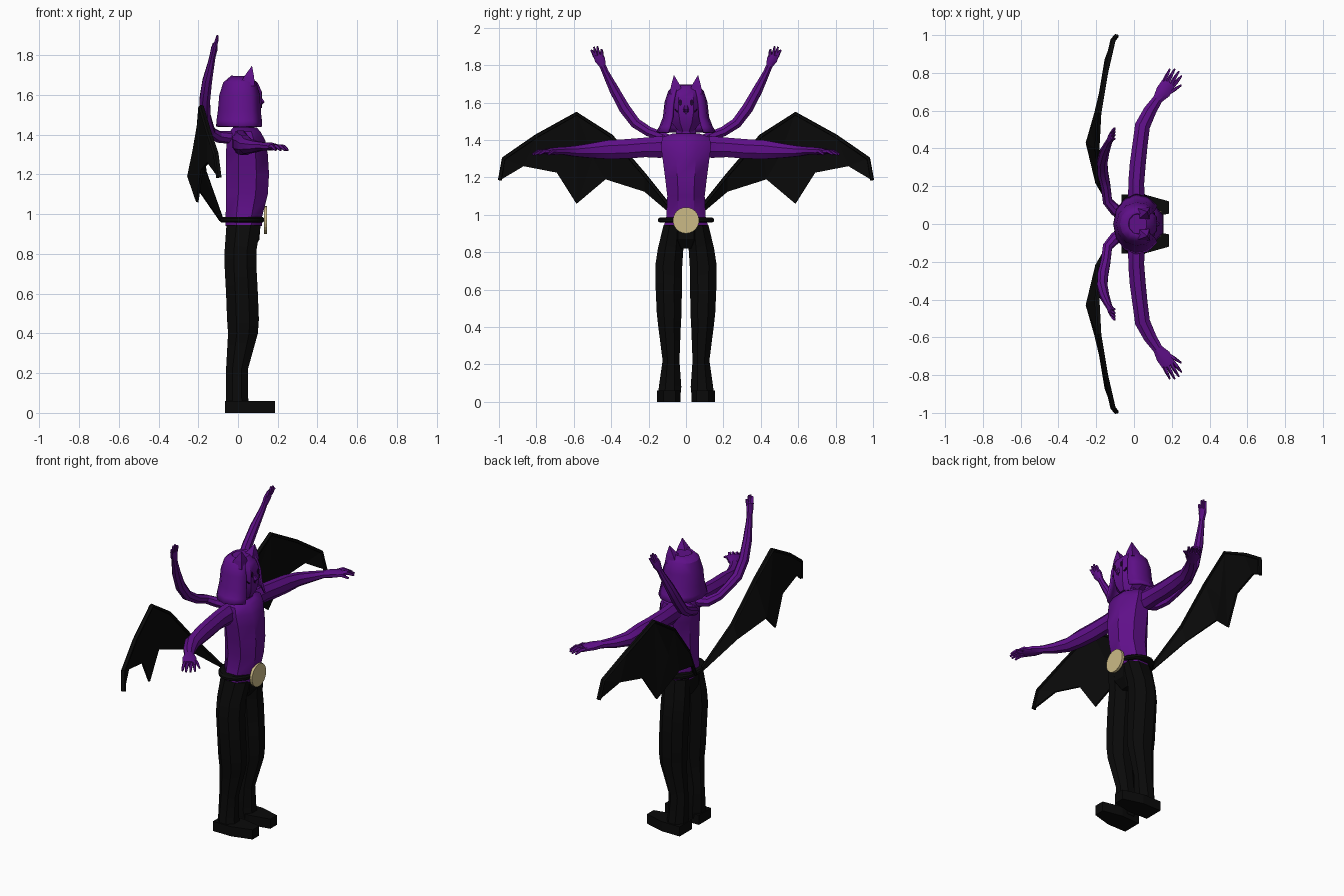
import bpy, bmesh, math
from mathutils import Vector


def material(name, rgb):
    m = bpy.data.materials.new(name)
    m.diffuse_color = (*rgb, 1)
    return m


PURPLE = material("purple", (0.115, 0.005, 0.25))
BLACK = material("black", (0.003, 0.003, 0.003))
TAN = material("tan", (0.60, 0.49, 0.24))
DARK = material("dark purple", (0.015, 0.001, 0.03))


def finish(name, verts, faces, mat, mirror=False, thick=0, angle=30):
    me = bpy.data.meshes.new(name)
    me.from_pydata([tuple(v) for v in verts], [], faces)
    bm = bmesh.new()
    bm.from_mesh(me)
    bmesh.ops.recalc_face_normals(bm, faces=bm.faces)
    bm.to_mesh(me)
    bm.free()
    me.materials.append(mat)
    ob = bpy.data.objects.new(name, me)
    bpy.context.collection.objects.link(ob)
    bpy.ops.object.select_all(action='DESELECT')
    ob.select_set(True)
    bpy.context.view_layer.objects.active = ob
    if angle:
        bpy.ops.object.shade_smooth_by_angle(angle=math.radians(angle))
    if thick:
        s = ob.modifiers.new("thickness", 'SOLIDIFY')
        s.thickness = thick
        s.offset = 0
    if mirror:
        m = ob.modifiers.new("mirror", 'MIRROR')
        m.use_axis = (False, True, False)
        m.use_clip = False
        m.use_mirror_merge = False
    return ob


def loft(name, rings, mat, n=8, axis=None, **kw):
    """Skin rings of (centre x, y, z, half-width along x, half-width across)."""
    pts = [Vector(r[:3]) for r in rings]
    verts, faces = [], []
    grow = 1 / math.cos(math.pi / n)
    for i, r in enumerate(rings):
        t = Vector(axis) if axis else pts[min(i + 1, len(pts) - 1)] - pts[max(i - 1, 0)]
        t.normalize()
        u = (Vector((1, 0, 0)) - t * t.x).normalized()
        v = t.cross(u)
        for k in range(n):
            a = 2 * math.pi * (k + 0.5) / n
            verts.append(pts[i] + (u * math.cos(a) * r[3] + v * math.sin(a) * r[4]) * grow)
    for i in range(len(rings) - 1):
        for k in range(n):
            j = (k + 1) % n
            faces.append((i * n + k, i * n + j, (i + 1) * n + j, (i + 1) * n + k))
    faces += [tuple(range(n)), tuple(range(len(verts) - n, len(verts)))]
    return finish(name, verts, faces, mat, **kw)


def prism(name, outline, low, high, mat, **kw):
    """Extrude an outline of 3D points by two offset vectors."""
    n = len(outline)
    verts = [Vector(p) + Vector(low) for p in outline] + [Vector(p) + Vector(high) for p in outline]
    faces = [(k, (k + 1) % n, n + (k + 1) % n, n + k) for k in range(n)]
    faces += [tuple(range(n)), tuple(range(n, 2 * n))]
    return finish(name, verts, faces, mat, angle=0, **kw)


UP = (0, 0, 1)

# Trousers and shoes
loft("trouser_leg", [(0, .09, .03, .06, .06), (-.005, .085, .08, .055, .06), (-.005, .08, .22, .055, .045),
                     (.025, .088, .40, .075, .06), (.025, .09, .47, .08, .066), (.02, .092, .60, .08, .07),
                     (.013, .092, .73, .08, .072), (.013, .082, .82, .08, .068), (.028, .065, .945, .086, .055)],
     BLACK, axis=UP, mirror=True)
loft("hips", [(.02, 0, .82, .05, .05), (.025, 0, .87, .082, .10), (.028, 0, .95, .086, .112)], BLACK, axis=UP)
prism("shoe", [(-.065, .035, 0), (-.065, .155, 0), (.06, .155, 0), (.185, .12, 0), (.185, .055, 0), (.06, .03, 0)],
      (0, 0, 0), (0, 0, .06), BLACK, mirror=True)

# Torso and neck
loft("torso", [(.03, 0, .94, .092, .118), (.03, 0, .99, .092, .105), (.045, 0, 1.1, .105, .10),
               (.048, 0, 1.2, .108, .112), (.045, 0, 1.3, .105, .125), (.04, 0, 1.37, .098, .135),
               (.035, 0, 1.415, .078, .125), (.035, 0, 1.435, .06, .07)], PURPLE, axis=UP, angle=40)
loft("neck", [(.03, 0, 1.42, .055, .055), (.025, 0, 1.50, .05, .05)], PURPLE, axis=UP)

# Belt and round buckle
loft("belt", [(.02, 0, .958, .105, .138), (.02, 0, .965, .112, .15), (.02, 0, .978, .112, .15),
              (.02, 0, .986, .105, .138)], BLACK, n=16, axis=UP)
buckle = [(.138, .07 * math.cos(a), .97 + .07 * math.sin(a)) for a in [math.tau * k / 24 for k in range(24)]]
prism("buckle", buckle, (-.008, 0, 0), (.008, 0, 0), TAN)

# Head
loft("head", [(.045, 0, 1.445, .045, .04), (.03, 0, 1.49, .08, .075), (.022, 0, 1.54, .096, .094),
              (.02, 0, 1.62, .098, .096), (.02, 0, 1.66, .08, .084), (.02, 0, 1.69, .045, .05)],
     PURPLE, axis=UP)

# Hair shell, open at the face
verts, faces, N = [], [], 11
for z, rx, ry in [(1.692, .05, .055), (1.66, .087, .088), (1.60, .106, .107), (1.52, .113, .116),
                  (1.47, .12, .135), (1.44, .122, .152)]:
    for k in range(N):
        a = math.radians(38 + 284 * k / (N - 1))
        verts.append((.02 + rx * math.cos(a) * 1.02, ry * math.sin(a) * 1.02, z))
for i in range(5):
    for k in range(N - 1):
        faces.append((i * N + k, i * N + k + 1, (i + 1) * N + k + 1, (i + 1) * N + k))
finish("hair", verts, faces, PURPLE, thick=.012)

# Pointed ears
loft("ear", [(.045, .052, 1.645, .04, .036), (.055, .055, 1.69, .026, .025), (.07, .064, 1.745, .001, .001)],
     PURPLE, n=4, axis=UP, mirror=True, angle=0)

# Eyes, nose and jagged mouth
eye = [(.119, .03 + .010 * math.cos(a), 1.60 + .018 * math.sin(a)) for a in [math.tau * k / 8 for k in range(8)]]
prism("eye", eye, (-.004, 0, 0), (.002, 0, 0), DARK, mirror=True)
loft("nose", [(.112, 0, 1.585, .008, .008), (.122, 0, 1.565, .012, .013), (.115, 0, 1.55, .006, .01)],
     PURPLE, n=6, axis=UP)
zig = [(.118 - .0022 * k, .012 * k, 1.535 + (.012 if k % 2 else 0) + .003 * k) for k in range(6)]
mouth = zig + [(x, y, z + .007) for x, y, z in reversed(zig)]
prism("mouth", mouth, (-.006, 0, 0), (.003, 0, 0), DARK, mirror=True)

# Front pair of arms
loft("front_arm", [(.02, .06, 1.365, .05, .05), (.012, .14, 1.362, .043, .058), (.012, .22, 1.36, .042, .052),
                   (.02, .32, 1.352, .042, .052), (.032, .42, 1.348, .04, .05), (.045, .52, 1.342, .04, .038),
                   (.085, .60, 1.34, .034, .028), (.125, .66, 1.342, .026, .02), (.155, .70, 1.34, .04, .02),
                   (.185, .75, 1.338, .036, .014)], PURPLE, mirror=True)
for i, (base, tip) in enumerate([((.16, .755), (.19, .82)), ((.178, .75), (.215, .82)), ((.195, .74), (.238, .808)),
                                 ((.208, .73), (.252, .785)), ((.18, .69), (.25, .735))]):
    mid = [(a + b) / 2 for a, b in zip(base, tip)]
    loft("front_finger_%d" % (i + 1), [(*base, 1.337, .009, .010), (*mid, 1.34, .008, .009), (*tip, 1.322, .004, .005)],
         PURPLE, n=5, mirror=True)

# Rear pair of raised arms
loft("rear_arm", [(-.03, .05, 1.385, .035, .03), (-.10, .075, 1.39, .03, .028), (-.14, .12, 1.415, .025, .025),
                  (-.15, .20, 1.445, .025, .026), (-.165, .27, 1.49, .028, .028), (-.168, .33, 1.57, .027, .03),
                  (-.155, .385, 1.67, .024, .026), (-.135, .43, 1.76, .017, .018), (-.128, .445, 1.795, .015, .017),
                  (-.12, .46, 1.83, .016, .028), (-.115, .47, 1.855, .012, .026)], PURPLE, mirror=True)
for i, (y0, y1, z1) in enumerate([(.449, .452, 1.885), (.464, .474, 1.90), (.478, .492, 1.897), (.488, .508, 1.88)]):
    loft("rear_finger_%d" % (i + 1), [(-.115, y0, 1.845, .009, .008), (-.108, (y0 + y1) / 2, 1.87, .008, .007),
                                      (-.102, y1, z1, .005, .004)], PURPLE, n=5, mirror=True)

# Bat wings: membrane panels fanned from the peak, with a rib along the leading edge
wing = [(-.09, .04, .985), (-.17, .22, 1.21), (-.195, .40, 1.42), (-.185, .585, 1.54), (-.15, .80, 1.42),
        (-.11, .975, 1.30), (-.095, .995, 1.185), (-.18, .69, 1.225), (-.205, .585, 1.06), (-.25, .43, 1.19),
        (-.20, .22, 1.125), (-.09, .03, .965), (-.15, .87, 1.26), (-.225, .50, 1.31)]
panels = [(0, 1, 10, 11), (1, 2, 9, 10), (2, 13, 9), (2, 3, 13), (13, 8, 9), (3, 8, 13), (3, 7, 8),
          (3, 4, 7), (4, 12, 7), (4, 5, 12), (5, 6, 12)]
finish("wing", wing, panels, BLACK, mirror=True, thick=.012, angle=0)
loft("wing_rib", [(*p, .012, .009) for p in wing[:7]], BLACK, n=5, mirror=True, angle=0)
